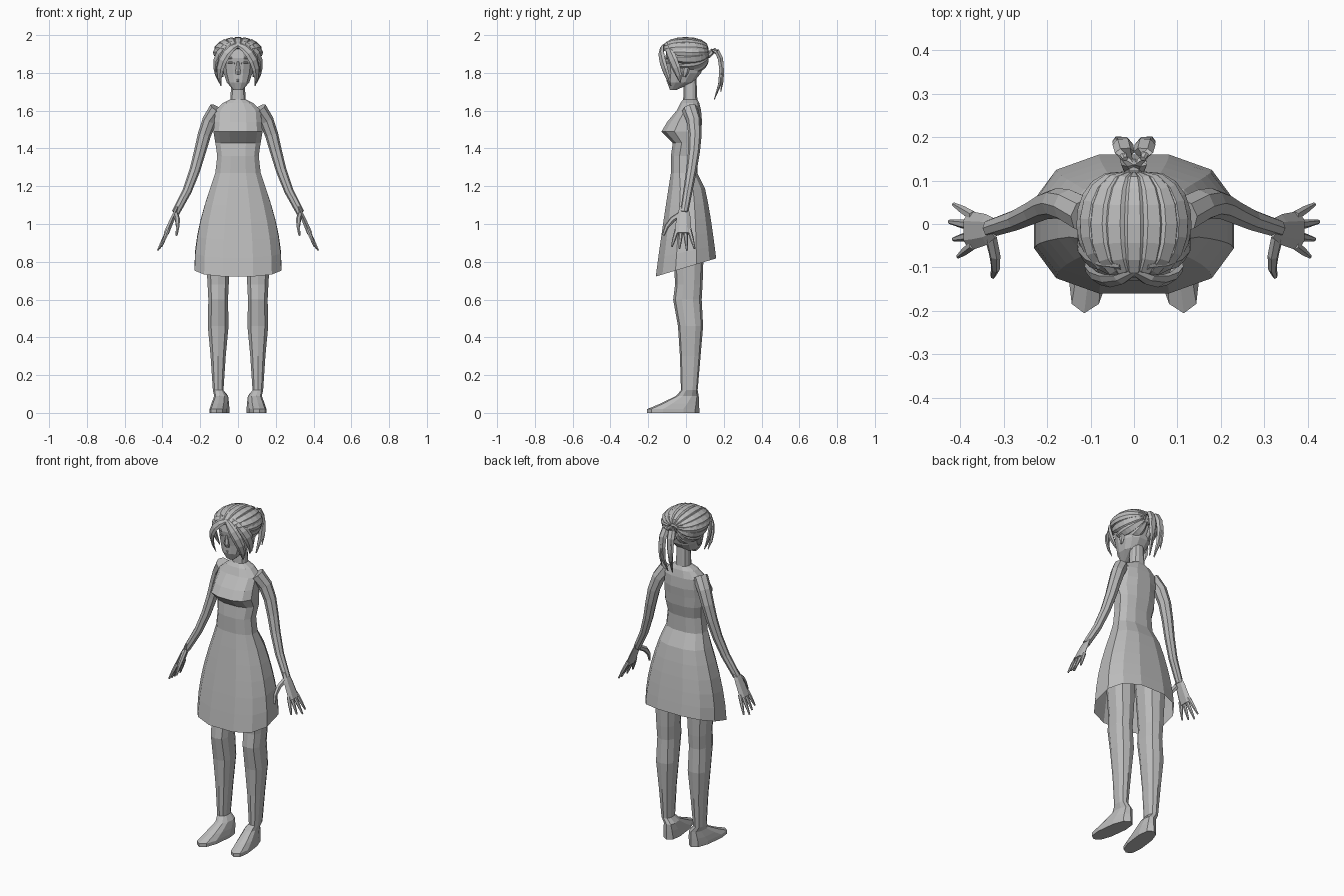
import bpy, bmesh, math
from mathutils import Vector

cube = bpy.data.objects.get("Cube")
if cube:
    bpy.data.objects.remove(cube)

grey = bpy.data.materials.new("plain grey")
grey.use_nodes = True
tone = (.5, .5, .5, 1)
grey.diffuse_color = tone
grey.node_tree.nodes["Principled BSDF"].inputs["Base Color"].default_value = tone


def skin(name, rings, open_start=False):
    """Join rings of points into one flat-faced object."""
    bm = bmesh.new()
    loops = [[bm.verts.new(point) for point in ring] for ring in rings]
    count = len(loops[0])
    for lower, upper in zip(loops, loops[1:]):
        for i in range(count):
            j = (i + 1) % count
            bm.faces.new((lower[i], lower[j], upper[j], upper[i]))
    if not open_start:
        bm.faces.new(loops[0])
    bm.faces.new(loops[-1])
    bmesh.ops.recalc_face_normals(bm, faces=bm.faces)
    mesh = bpy.data.meshes.new(name)
    bm.to_mesh(mesh)
    bm.free()
    mesh.materials.append(grey)
    bpy.context.collection.objects.link(bpy.data.objects.new(name, mesh))


def level_ring(height, half_width, front, back, centre=0, tilt=0, splay=0, sides=12):
    """Rounded level outline with its own front and back depth."""
    power = .8
    reach = math.cos(math.pi / sides) ** power
    middle, half_depth = (front + back) / 2, (back - front) / 2
    ring = []
    for i in range(sides):
        angle = math.tau * (i + .5) / sides
        c, s = [math.copysign(abs(f(angle)) ** power, f(angle)) / reach for f in (math.cos, math.sin)]
        y = middle + half_depth * s
        ring.append(Vector((centre + half_width * c - splay * y, y, height + tilt * y)))
    return ring


def bend(controls, u):
    """Point on the smooth curve steered by the control points."""
    points = [Vector(p) for p in controls]
    while len(points) > 1:
        points = [a.lerp(b, u) for a, b in zip(points, points[1:])]
    return points[0]


def tube(name, path, normal, width, thickness, profile, sides=6):
    """Limb or lock along a path, flattened along its normal."""
    rings, last = [], len(path) - 1
    for i, point in enumerate(path):
        along = (path[min(i + 1, last)] - path[max(i - 1, 0)]).normalized()
        out = Vector(normal(point) if callable(normal) else normal)
        side = along.cross(out).normalized()
        out = side.cross(along)
        size = profile(i / last)
        angles = [math.tau * k / sides for k in range(sides)]
        rings.append([point + size * (side * width * math.cos(a) + out * thickness * math.sin(a))
                      for a in angles])
    skin(name, rings)


def curved_tube(name, mirror, controls, normal, width, thickness, profile, steps=6, sides=6):
    controls = [(x * mirror, y, z) for x, y, z in controls]
    path = [bend(controls, k / steps) for k in range(steps + 1)]
    tube(name, path, normal, width, thickness, profile, sides)


# Profiles along a limb, finger, lock of hair and facial feature
def limb(u):
    return 1 - u / 2


def finger_shape(u):
    return 1 - .6 * u * u


def lock_shape(u):
    return math.sin(math.pi * (.1 + .88 * u)) ** .7


# Skirt flaring from the waist to a slanted open hem
dress = []
for step in range(6, 0, -1):
    u = step / 6
    dress.append(level_ring(1.27 - u / 2, .12 + .11 * math.sin(u * math.pi / 2),
                            -.08 * (1 + u), .06 + .1 * math.sqrt(u), tilt=.3 * u * u))

# Bodice, shoulders and neck
for row in [(1.27, .12, -.08, .06), (1.36, .11, -.08, .06), (1.43, .12, -.07, .075),
            (1.49, .13, -.13, .08), (1.54, .125, -.1, .085), (1.6, .12, -.05, .08),
            (1.64, .08, -.03, .07), (1.66, .04, -.015, .06), (1.78, .035, -.01, .055)]:
    dress.append(level_ring(*row))
skin("dress_and_torso", dress, open_start=True)

# Head tapering to the chin
skin("head", [level_ring(*row) for row in [
    (1.71, .025, -.085, -.05), (1.75, .06, -.1, .04), (1.8, .077, -.1, .08),
    (1.88, .088, -.11, .1), (1.93, .08, -.1, .09), (1.97, .04, -.05, .06)]])

# Nose and lips
skin("nose", [level_ring(z, w, y, -.09, sides=6) for z, w, y in
              [(1.79, .014, -.11), (1.81, .013, -.12), (1.86, .006, -.11)]])
tube("lips", [Vector((x, abs(x) / 3 - .1, 1.76)) for x in (-.02, 0, .02)],
     (0, -1, 0), .008, .005, lock_shape)

leg_rows = [(.12, .028, -.025, .06), (.3, .04, -.03, .075), (.46, .055, -.04, .088),
            (.6, .052, -.065, .08), (.68, .056, -.055, .085), (1, .075, -.07, .095)]

for label, mirror in (("left", 1), ("right", -1)):
    # Leg with a splayed foot
    foot = [level_ring(z, w, toe, .065, mirror * .09, splay=mirror * .12, sides=10) for z, w, toe in
            [(0, .046, -.2), (.02, .046, -.2), (.05, .042, -.13), (.09, .034, -.05)]]
    leg = [level_ring(*row, mirror * .105, sides=10) for row in leg_rows]
    skin(label + "_leg", foot + leg)

    # Arm and palm
    hand_normal = (mirror, 0, .4)
    curved_tube(label + "_arm", mirror, [(.11, .02, 1.61), (.21, .08, 1.5), (.18, .03, 1.3), (.33, -.01, 1.06)],
                hand_normal, .042, .042, limb, sides=8)
    curved_tube(label + "_palm", mirror, [(.32, -.01, 1.09), (.35, -.015, 1.02), (.38, -.015, .95)],
                hand_normal, .045, .016, lambda u: .5 + .5 * math.sqrt(u), steps=3)

    # Fingers fanned out below the palm, then the thumb
    for i in range(4):
        fan = 1.5 - i
        shorter = .01 * abs(fan - .5)
        curved_tube(f"{label}_finger_{i + 1}", mirror,
                    [(.37, .022 * fan - .015, .97), (.425 - shorter, .04 * fan - .015, .86 + shorter)],
                    hand_normal, .012, .011, finger_shape, steps=2)
    curved_tube(label + "_thumb", mirror, [(.33, -.03, 1.05), (.31, -.1, 1.02), (.325, -.12, .94)],
                hand_normal, .017, .014, finger_shape, steps=3)

    # Ear, brow and eyelid
    curved_tube(label + "_ear", mirror, [(.08, -.01, 1.78), (.09, .01, 1.86)],
                (mirror, 0, 0), .02, .01, lock_shape, steps=3)
    for part, z in (("brow", 1.875), ("eyelid", 1.85)):
        curved_tube(f"{label}_{part}", mirror, [(.015, -.105, z), (.045, -.11, z + .01), (.06, -.09, z)],
                    (0, -1, 0), .006, .006, lock_shape, steps=3)

    # Front locks framing the face
    def away_from_head(p):
        return p.x, p.y, (p.z - 1.86) / 2

    curved_tube(label + "_front_lock", mirror, [(0, -.11, 1.95), (.07, -.16, 1.93), (.12, -.11, 1.82), (.09, -.08, 1.73)],
                away_from_head, .028, .012, lock_shape)
    curved_tube(label + "_side_lock", mirror, [(.03, -.1, 1.96), (.13, -.1, 1.92), (.13, -.04, 1.82), (.1, -.03, 1.75)],
                away_from_head, .028, .012, lock_shape)

    # Ponytail half with an outer tip
    curved_tube(label + "_ponytail", mirror, [(.01, .11, 1.88), (.02, .17, 2), (.04, .23, 1.82), (.015, .15, 1.66)],
                (0, 1, .3), .024, .016, lock_shape)
    curved_tube(label + "_ponytail_tip", mirror, [(.02, .15, 1.93), (.045, .21, 1.86), (.03, .185, 1.7)],
                (0, 1, .2), .015, .012, lock_shape)

# Swept-back strands running from the front parting to the tie
for i in range(-7, 8):
    roll = math.radians(22 * i)
    start = max(.04, abs(i) / 10 - .2)
    drop = .062 if abs(i) < 5 else .12
    path = []
    for k in range(9):
        sweep = math.pi * (start + (.96 - start) * k / 8)
        swell = math.sin(sweep) ** .7
        path.append(Vector((.115 * swell * math.sin(roll), -.119 * math.cos(sweep),
                            1.915 + swell * drop * math.cos(roll))))
    tube(f"hair_strand_{i + 8}", path, lambda p: (p.x, p.y, (p.z - 1.89) * 2), .03, .015, lock_shape)

# Hair tie
curved_tube("hair_tie", 1, [(0, .1, 1.88), (0, .15, 1.92)], (0, 0, 1), .025, .02, lock_shape, steps=3)
